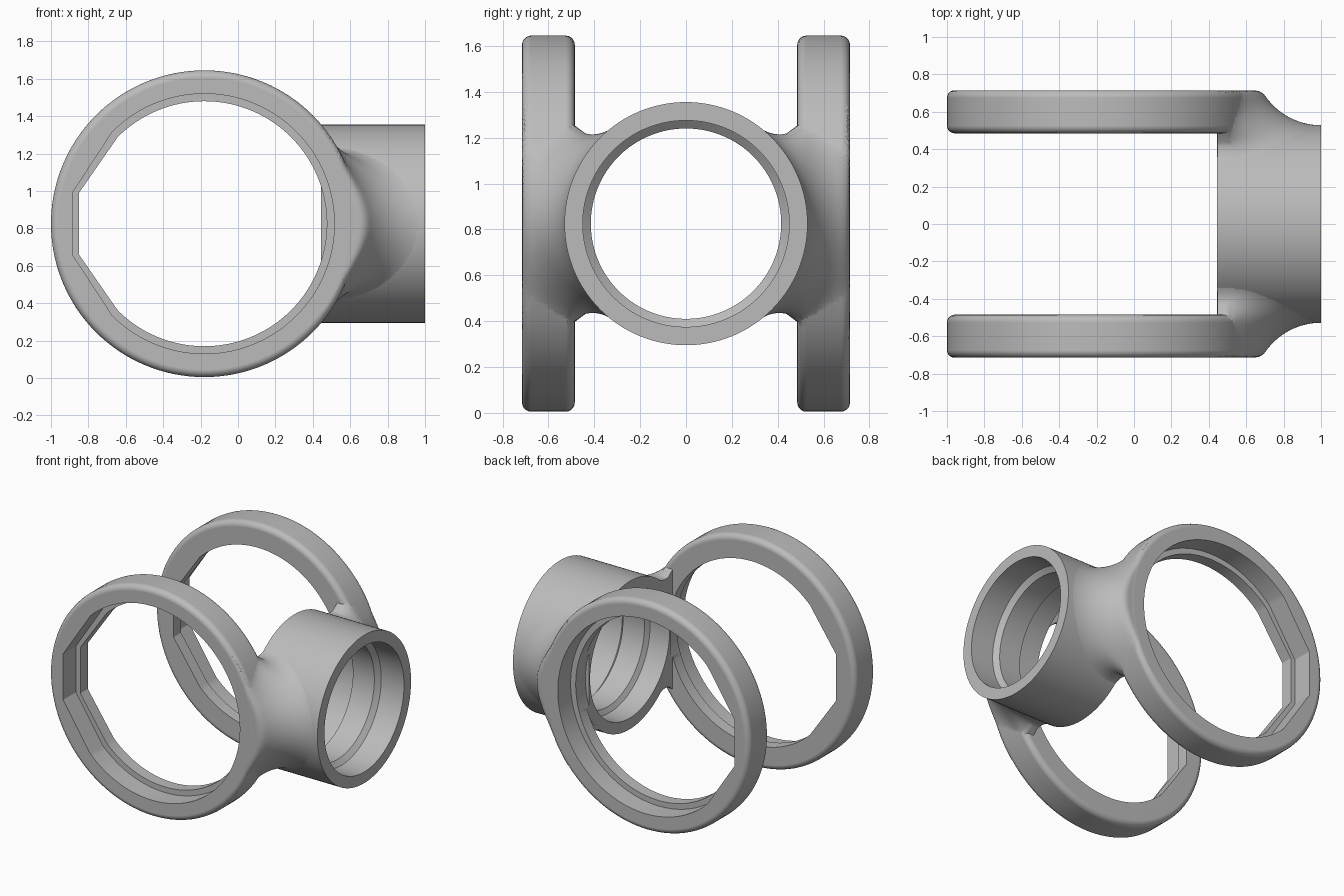
import bpy, bmesh
from math import sin, cos, pi, hypot, radians

cube = bpy.data.objects.get("Cube")
if cube:
    bpy.data.objects.remove(cube)

MID = 0.825                      # height of all axes
RING_X, RING_R = -0.18, 0.82
Y_IN, Y_OUT = 0.485, 0.715       # ring thickness
TUBE_R, TUBE_BACK, TUBE_END = 0.53, 0.445, 1.0

grey = bpy.data.materials.new("plain grey")
grey.use_nodes = True
grey.diffuse_color = (0.5, 0.5, 0.5, 1)
grey.node_tree.nodes["Principled BSDF"].inputs["Base Color"].default_value = (0.5, 0.5, 0.5, 1)


def loft(name, sections):
    """Closed solid through equal-length sections."""
    bm = bmesh.new()
    loops = [[bm.verts.new(p) for p in s] for s in sections]
    n = len(loops[0])
    for a, b in zip(loops, loops[1:]):
        for i in range(n):
            j = (i + 1) % n
            bm.faces.new((a[i], a[j], b[j], b[i]))
    bm.faces.new(loops[0])
    bm.faces.new(loops[-1])
    bmesh.ops.recalc_face_normals(bm, faces=bm.faces)
    mesh = bpy.data.meshes.new(name)
    bm.to_mesh(mesh)
    bm.free()
    mesh.materials.append(grey)
    obj = bpy.data.objects.new(name, mesh)
    bpy.context.collection.objects.link(obj)
    return obj


def circle(r, n=128):
    return [(r * cos(2 * pi * i / n), r * sin(2 * pi * i / n)) for i in range(n)]


def across(outline, y):
    return [(RING_X + u, y, MID + v) for u, v in outline]


def along(outline, x):
    return [(x, u, MID + v) for u, v in outline]


def window(r, flat):
    """Round opening with a flattened side towards -x."""
    arc = [radians(-135 + 270 * i / 96) for i in range(97)]
    return [(r * cos(a), r * sin(a)) for a in arc] + [(-flat, 0.165), (-flat, -0.165)]


def round_and(a, b, k):
    return min(max(a, b), -k) + hypot(max(a + k, 0), max(b + k, 0))


def blend_distance(x, y, z):
    """Distance to tube and ring joined by a rounded fillet."""
    tube = hypot(y, z) - TUBE_R
    ring = round_and(hypot(x - RING_X, z) - RING_R, Y_IN - y, 0.04)
    t = min(abs(z) / 0.45, 1) ** 2
    r = 0.36 + (0.13 - 0.36) * t
    joined = max(r, min(tube, ring)) - hypot(max(r - tube, 0), max(r - ring, 0))
    return round_and(joined, y - Y_OUT, 0.03)


def reach(x, a):
    """Radius at which a ray from the tube axis leaves the blend."""
    skin = 0.002
    rho = 0.3
    while rho < 1.2 and blend_distance(x, rho * cos(a), rho * sin(a)) < -skin:
        rho += 0.012
    lo, hi = rho - 0.012, rho
    for _ in range(9):
        m = (lo + hi) / 2
        if blend_distance(x, m * cos(a), m * sin(a)) < -skin:
            lo = m
        else:
            hi = m
    return lo


def shoulder(name, side):
    sections = []
    steps, rays = 40, 110
    for i in range(steps + 1):
        x = TUBE_BACK + 0.001 + (TUBE_END - TUBE_BACK - 0.002) * i / steps
        pts = [(0.1, 0)]
        for j in range(rays + 1):
            a = radians(-72 + 144 * j / rays)
            rho = reach(x, a)
            pts.append((rho * cos(a), rho * sin(a)))
        sections.append([(x, side * u, MID + v) for u, v in pts])
    return loft(name, sections)


def combine(target, other, operation):
    mod = target.modifiers.new(operation.lower(), 'BOOLEAN')
    mod.operation, mod.object, mod.solver = operation, other, 'EXACT'
    bpy.context.view_layer.objects.active = target
    bpy.ops.object.modifier_apply(modifier=mod.name)
    bpy.data.objects.remove(other)


# Socket tube
body = loft("ring_bracket", [along(circle(TUBE_R), x) for x in (TUBE_BACK, TUBE_END)])

# Side rings with rounded rims, and their filleted shoulders
for side, label in ((-1, "front"), (1, "back")):
    k, turns = 0.04, [pi / 2 * i / 5 for i in range(6)]
    rim = [(RING_R - k + k * sin(t), Y_IN + k - k * cos(t)) for t in turns]
    rim += [(RING_R - k + k * cos(t), Y_OUT - k + k * sin(t)) for t in turns]
    ring = loft(label + "_ring", [across(circle(r), side * y) for r, y in rim])
    combine(body, ring, 'UNION')
    combine(body, shoulder(label + "_shoulder", side), 'UNION')

# Stepped windows through the rings
for side in (-1, 1):
    small, wide = window(0.655, 0.67), window(0.695, 0.705)
    cut = loft("window_cutter", [across(o, side * y) for o, y in (
        (small, 0.46), (small, 0.57), (wide, 0.57), (wide, 0.8))])
    combine(body, cut, 'DIFFERENCE')

# Socket bore with an inner ridge
bore = ((0.45, 0.3), (0.45, 0.6), (0.415, 0.62), (0.415, 0.79), (0.45, 0.82), (0.45, 1.1))
combine(body, loft("bore_cutter", [along(circle(r), x) for r, x in bore]), 'DIFFERENCE')

# Shading
bpy.ops.object.select_all(action='DESELECT')
body.select_set(True)
bpy.context.view_layer.objects.active = body
bpy.ops.object.shade_smooth_by_angle(angle=radians(32))
weighted = body.modifiers.new("even_normals", 'WEIGHTED_NORMAL')
weighted.keep_sharp = True
